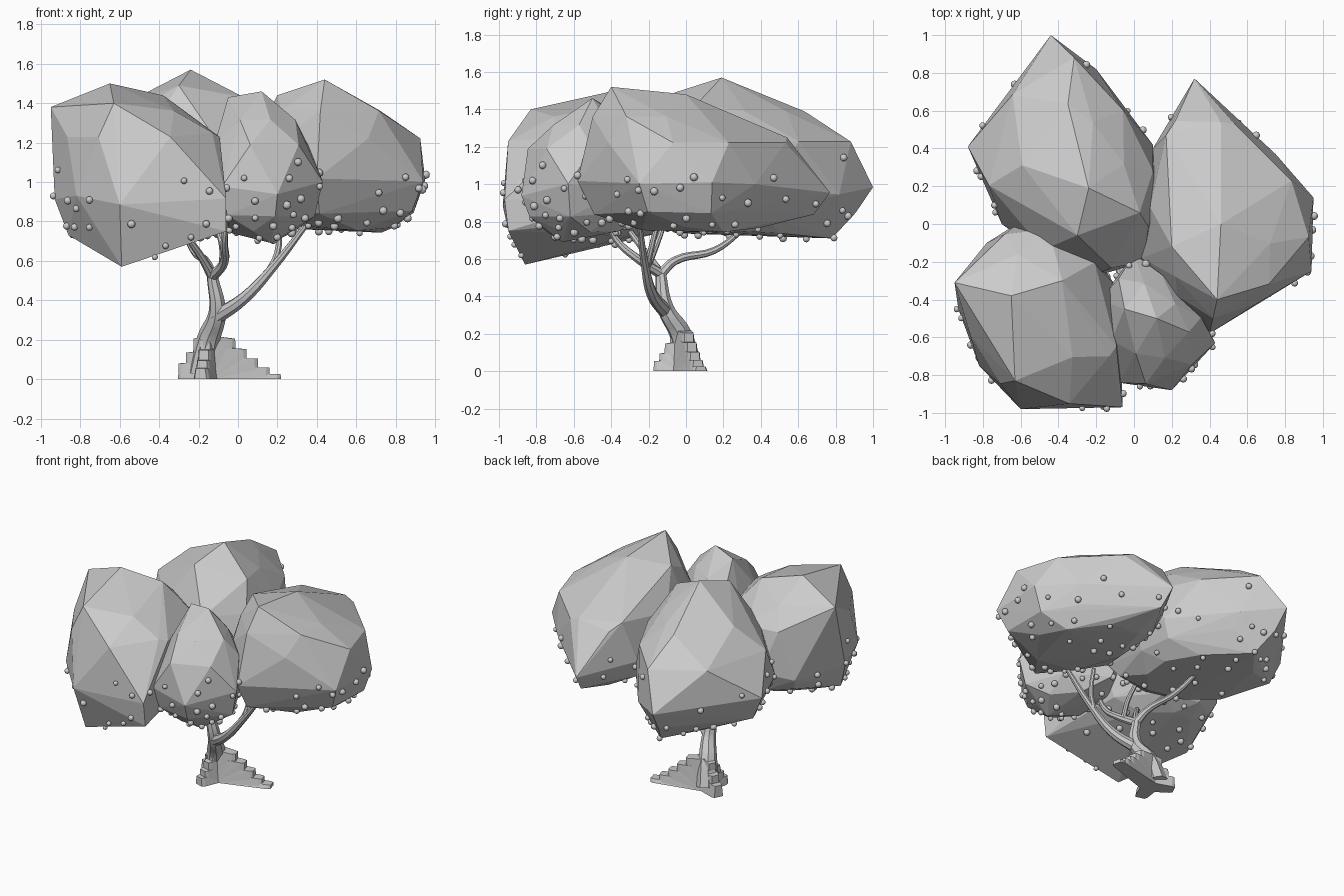
import bpy, bmesh, random
from mathutils import Vector, Matrix

if "Cube" in bpy.data.objects:
    bpy.data.objects.remove(bpy.data.objects["Cube"])

random.seed(7)
clump_planes = {}


def make_object(name, bm):
    mesh = bpy.data.meshes.new(name)
    bm.to_mesh(mesh)
    bm.free()
    ob = bpy.data.objects.new(name, mesh)
    bpy.context.collection.objects.link(ob)


def add_hull(bm, pts):
    part = bmesh.new()
    vs = [part.verts.new(p) for p in pts]
    bmesh.ops.convex_hull(part, input=vs)
    bmesh.ops.delete(part, geom=[v for v in part.verts if not v.link_faces], context='VERTS')
    bmesh.ops.recalc_face_normals(part, faces=part.faces[:])
    tmp = bpy.data.meshes.new("part")
    part.to_mesh(tmp)
    part.free()
    bm.from_mesh(tmp)
    bpy.data.meshes.remove(tmp)


# Foliage clump: plan outline at its widest level, drawn in towards the apex above
# and towards its middle below, with a few extra sharp corners
def clump(name, outline, mid, low, apex, power, corners=()):
    ring = [Vector((x, y, mid + random.uniform(-.05, .05))) for x, y in outline]
    apex = Vector(apex)
    centre = sum(ring, Vector()) / len(ring)
    halves = [(a + b) / 2 for a, b in zip(ring, ring[1:] + ring[:1])]
    pts = ring + [apex] + [Vector(c) for c in corners]
    for source, t, h in ((halves, .04, .2), (ring, .45, .5)):
        for p in source:
            q = p.lerp(apex, t)
            q.z = mid + (apex.z - mid) * h ** power
            pts.append(q)
    for source, t, k in ((ring, .13, .55), (halves, .35, .95)):
        for p in source:
            q = p.lerp(centre, t)
            q.z = mid + (low - mid) * k + random.uniform(-.02, .02)
            pts.append(q)
    bm = bmesh.new()
    add_hull(bm, pts)
    bm.normal_update()
    clump_planes[name] = [(f.normal.copy(), [v.co.copy() for v in f.verts], f.calc_area())
                          for f in bm.faces]
    make_object(name, bm)


clump("foliage_front_left",
      [(-.93, -.45), (-.78, -.1), (-.59, .02), (-.3, -.04), (-.08, -.35),
       (-.06, -.97), (-.6, -.98), (-.82, -.75)],
      .93, .72, (-.65, -.38, 1.5), .4,
      [(-.95, -.31, 1.38), (-.63, -.83, 1.4), (-.59, -.86, .57), (-.13, -.7, 1.25),
       (-.38, -.3, 1.44), (-.06, -.95, .75), (-.86, -.5, .73)])
clump("foliage_front",
      [(-.18, -.4), (0, -.16), (.3, -.36), (.43, -.63), (.2, -.88), (-.08, -.84)],
      .97, .74, (.12, -.5, 1.46), .5, [(.17, -.66, .69), (-.05, -.45, 1.43)])
clump("foliage_right",
      [(.95, .14), (.75, .37), (.32, .77), (.1, .4), (.04, -.18), (.4, -.58), (.94, -.25)],
      .98, .75, (.44, -.4, 1.52), .5,
      [(.17, .47, 1.27), (.46, .54, 1.25), (.2, -.12, 1.44), (.46, 0, 1.48)])
clump("foliage_back_left",
      [(.13, .15), (.1, .42), (-.2, .82), (-.44, 1), (-.88, .41), (-.7, 0), (-.28, -.3), (.05, -.2)],
      .95, .74, (-.24, .19, 1.57), .5,
      [(-.4, .8, 1.18), (-.35, .78, .71), (-.62, .12, .76), (.03, .06, 1.43), (-.3, -.06, 1.49)])


def inside(p, name):
    return all((p - c[0]).dot(n) < .01 for n, c, _ in clump_planes[name])


# Berries scattered over the lower, outer faces of every clump
bm = bmesh.new()
placed = []
for name, faces in clump_planes.items():
    weights = [f[2] for f in faces]
    count = tries = 0
    while count < 36 and tries < 4000:
        tries += 1
        n, c, _ = random.choices(faces, weights)[0]
        u, v = sorted((random.random(), random.random()))
        p = c[0] * u + c[1] * (v - u) + c[2] * (1 - v)
        if p.z > random.uniform(.9, 1.15) or any((p - q).length < .08 for q in placed):
            continue
        if any(inside(p, other) for other in clump_planes if other != name):
            continue
        placed.append(p)
        count += 1
        bmesh.ops.create_icosphere(bm, subdivisions=2, radius=random.uniform(.016, .022),
                                   matrix=Matrix.Translation(p + n * .008))
for f in bm.faces:
    f.smooth = True
make_object("berries", bm)


# Trunk and branches: tubes along smooth paths, tapering evenly from r0 to r1
def limb(name, pts, r0, r1=.014):
    cu = bpy.data.curves.new(name, 'CURVE')
    cu.dimensions = '3D'
    cu.bevel_depth = 1
    cu.bevel_resolution = 2
    cu.resolution_u = 5
    cu.use_fill_caps = True
    sp = cu.splines.new('BEZIER')
    sp.bezier_points.add(len(pts) - 1)
    for i, (bp, p) in enumerate(zip(sp.bezier_points, pts)):
        bp.co = p
        bp.radius = r0 + (r1 - r0) * i / (len(pts) - 1)
        bp.handle_left_type = bp.handle_right_type = 'AUTO'
    ob = bpy.data.objects.new(name, cu)
    bpy.context.collection.objects.link(ob)
    bpy.ops.object.select_all(action='DESELECT')
    ob.select_set(True)
    bpy.context.view_layer.objects.active = ob
    bpy.ops.object.convert(target='MESH')
    bpy.ops.object.shade_smooth_by_angle()


fork = (-.13, -.135, .52)
limb("trunk", [(-.18, .01, .03), (-.15, -.03, .2), (-.105, -.11, .34), fork], .075, .029)
limb("branch_right", [(-.12, -.1, .31), (.03, -.18, .41), (.18, -.22, .57), (.36, -.25, .8)], .04)
limb("branch_right_twig", [(.16, -.21, .55), (.2, -.19, .64), (.21, -.15, .8)], .02)
limb("branch_back", [fork, (-.16, -.06, .59), (-.22, .15, .645), (-.28, .31, .76)], .028)
limb("branch_front", [fork, (-.07, -.25, .595), (-.07, -.37, .7), (-.06, -.42, .8)], .028)
limb("branch_left", [fork, (-.18, -.2, .61), (-.31, -.33, .79)], .026)
limb("branch_middle_twig", [(-.08, -.2, .57), (-.08, -.16, .67), (-.11, -.12, .78)], .018)


# Roots: stepped buttresses, each step lower and reaching further out than the last
def root(name, tip, steps, toe):
    start, end = Vector((-.15, -.02, 0)), Vector((*tip, 0))
    d = (end - start).normalized()
    side = Vector((-d.y, d.x, 0))
    bm = bmesh.new()
    for i in range(steps):
        k = i / steps
        height = toe + (.205 - toe) * (i / (steps - 1)) ** 1.2
        reach = start.lerp(end, 1 - k * .8)
        pts = []
        for z, shrink in ((0, 1), (height, .75)):
            for s in (-1, 1):
                w = side * s * .042 * shrink
                up = Vector((0, 0, z))
                pts += [reach + w * .75 + up, reach - d * .02 + w + up, start + w * 1.4 + up * 1.08]
        add_hull(bm, pts)
    make_object(name, bm)


root("root_right", (.21, .08), 5, .025)
root("root_front", (-.19, -.165), 4, .055)
root("root_left", (-.29, .05), 3, .08)
